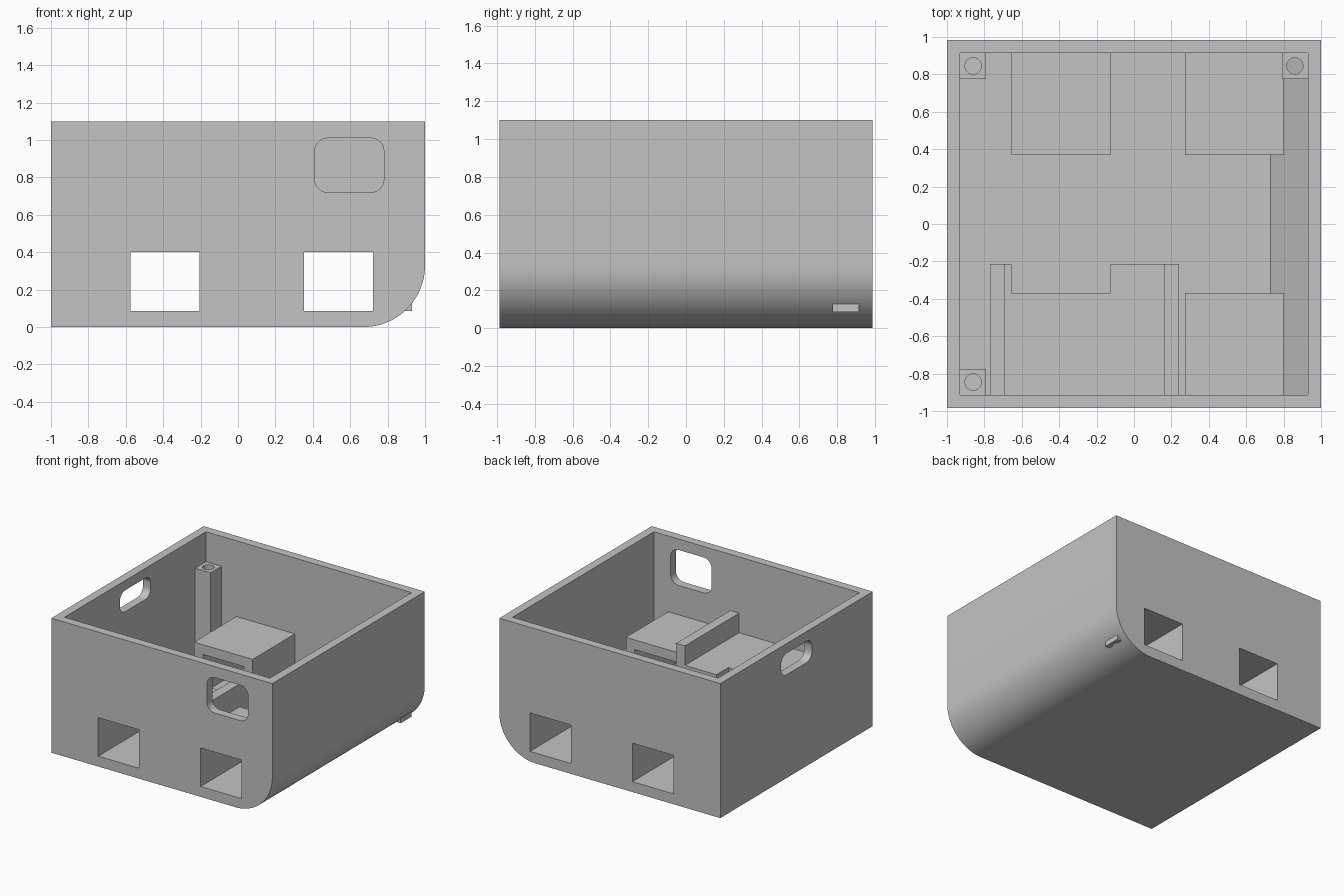
import bpy, bmesh
from math import pi, cos, sin
from mathutils import Vector

cube = bpy.data.objects.get("Cube")
if cube:
    bpy.data.objects.remove(cube, do_unlink=True)

# Single material
GREY = (0.55, 0.55, 0.55, 1.0)
grey = bpy.data.materials.new("light grey plastic")
grey.use_nodes = True
grey.diffuse_color = GREY
grey.node_tree.nodes["Principled BSDF"].inputs["Base Color"].default_value = GREY

# Shared dimensions
DEPTH, HEIGHT, WALL, FLOOR = 0.985, 1.1, 0.07, 0.085
IN_X, IN_Y = 1 - WALL, DEPTH - WALL
ROUND, CHAMFER = 0.33, 0.2
DUCT_TOP, DUCT_SKIN = 0.40, 0.08
DUCT_OUT = DUCT_TOP + DUCT_SKIN


def prism(name, pts, axis, lo, hi):
    """Extrude a 2D outline along an axis: x uses (y,z), y uses (x,z), z uses (x,y)."""
    i = "xyz".index(axis)

    def place(p, h):
        co = list(p)
        co.insert(i, h)
        return Vector(co)

    bm = bmesh.new()
    face = bm.faces.new([bm.verts.new(place(p, lo)) for p in pts])
    out = bmesh.ops.extrude_face_region(bm, geom=[face])
    move = Vector((0, 0, 0))
    move[i] = hi - lo
    new = [g for g in out["geom"] if isinstance(g, bmesh.types.BMVert)]
    bmesh.ops.translate(bm, verts=new, vec=move)
    bmesh.ops.recalc_face_normals(bm, faces=bm.faces)
    mesh = bpy.data.meshes.new(name)
    bm.to_mesh(mesh)
    bm.free()
    mesh.materials.append(grey)
    ob = bpy.data.objects.new(name, mesh)
    bpy.context.collection.objects.link(ob)
    return ob


def rect(a0, a1, b0, b1):
    return [(a0, b0), (a1, b0), (a1, b1), (a0, b1)]


def arc(cx, cy, r, start, sweep, n):
    return [(cx + r * cos(start + sweep * k / n), cy + r * sin(start + sweep * k / n))
            for k in range(n + 1)]


def round_rect(a0, a1, b0, b1, r):
    corners = [(a1 - r, b1 - r), (a0 + r, b1 - r), (a0 + r, b0 + r), (a1 - r, b0 + r)]
    return [p for k, c in enumerate(corners) for p in arc(*c, r, k * pi / 2, pi / 2, 8)]


def cut(ob, cutters):
    """Subtract the cutters one by one, then discard them."""
    for c in cutters:
        mod = ob.modifiers.new("cut", "BOOLEAN")
        mod.operation, mod.solver, mod.object = "DIFFERENCE", "EXACT", c
        c.hide_render = True
    bpy.context.view_layer.update()
    deps = bpy.context.evaluated_depsgraph_get()
    mesh = bpy.data.meshes.new_from_object(ob.evaluated_get(deps))
    ob.modifiers.clear()
    ob.data = mesh
    for c in cutters:
        bpy.data.objects.remove(c, do_unlink=True)


def smooth(ob):
    bpy.ops.object.select_all(action="DESELECT")
    ob.select_set(True)
    bpy.context.view_layer.objects.active = ob
    bpy.ops.object.shade_smooth_by_angle(angle=0.5)


# Case shell: one long bottom edge rounded outside and chamfered inside
outer = [(-1, HEIGHT), (-1, 0)] + arc(1 - ROUND, ROUND, ROUND, -pi / 2, pi / 2, 24) + [(1, HEIGHT)]
shell = prism("case_shell", outer, "y", -DEPTH, DEPTH)
cavity = [(-IN_X, HEIGHT + 0.2), (-IN_X, FLOOR), (IN_X - CHAMFER, FLOOR),
          (IN_X, FLOOR + CHAMFER), (IN_X, HEIGHT + 0.2)]
cutters = [prism("cavity_cutter", cavity, "y", -IN_Y, IN_Y)]

# Duct openings in the front and back walls
ducts = {"right": (-0.575, -0.205), "left": (0.352, 0.722)}
ends = {"front": -1, "back": 1}
for x0, x1 in ducts.values():
    for s in ends.values():
        y0, y1 = sorted((s * (IN_Y - 0.02), s * (DEPTH + 0.1)))
        cutters.append(prism("duct_cutter", rect(x0, x1, FLOOR, DUCT_TOP), "y", y0, y1))

# Rounded openings in the front wall and the right side wall
cutters.append(prism("front_opening_cutter", round_rect(0.41, 0.78, 0.72, 1.01, 0.07),
                     "y", -DEPTH - 0.1, -IN_Y + 0.1))
cutters.append(prism("side_opening_cutter", round_rect(-0.2, 0.2, 0.845, 1.02, 0.07),
                     "x", -1.1, -IN_X + 0.1))
cut(shell, cutters)
smooth(shell)

# Open-ended ducts standing on the floor
for side, (x0, x1) in ducts.items():
    a, b = x0 - DUCT_SKIN, x1 + DUCT_SKIN
    arch = [(a, FLOOR), (a, DUCT_OUT), (b, DUCT_OUT), (b, FLOOR),
            (x1, FLOOR), (x1, DUCT_TOP), (x0, DUCT_TOP), (x0, FLOOR)]
    for end, s in ends.items():
        prism(f"{end}_{side}_duct", arch, "y", *sorted((s * 0.368, s * IN_Y)))

# Shelf brackets with raised rims on both sides of the front right duct
duct_x0, duct_x1 = ducts["right"]
for name, rim, lip, inner in (("outer_shelf", -0.77, -0.69, duct_x0 - DUCT_SKIN),
                              ("inner_shelf", 0.24, 0.16, duct_x1 + DUCT_SKIN)):
    bracket = [(rim, DUCT_TOP), (rim, 0.64), (lip, 0.64), (lip, DUCT_OUT),
               (inner, DUCT_OUT), (inner, DUCT_TOP)]
    prism(name, bracket, "y", -IN_Y, -0.215)

# Corner screw posts with round bores
POST = 0.07
for name, sx, sy in (("back_right_post", -1, 1), ("back_left_post", 1, 1),
                     ("front_right_post", -1, -1)):
    cx, cy = sx * (IN_X - POST), sy * (IN_Y - POST)
    post = prism(name, rect(cx - POST, cx + POST, cy - POST, cy + POST), "z", FLOOR, 0.855)
    bore = prism("bore_cutter", arc(cx, cy, 0.044, 0, 2 * pi, 32)[:-1], "z", 0, 1)
    cut(post, [bore])
    smooth(post)
